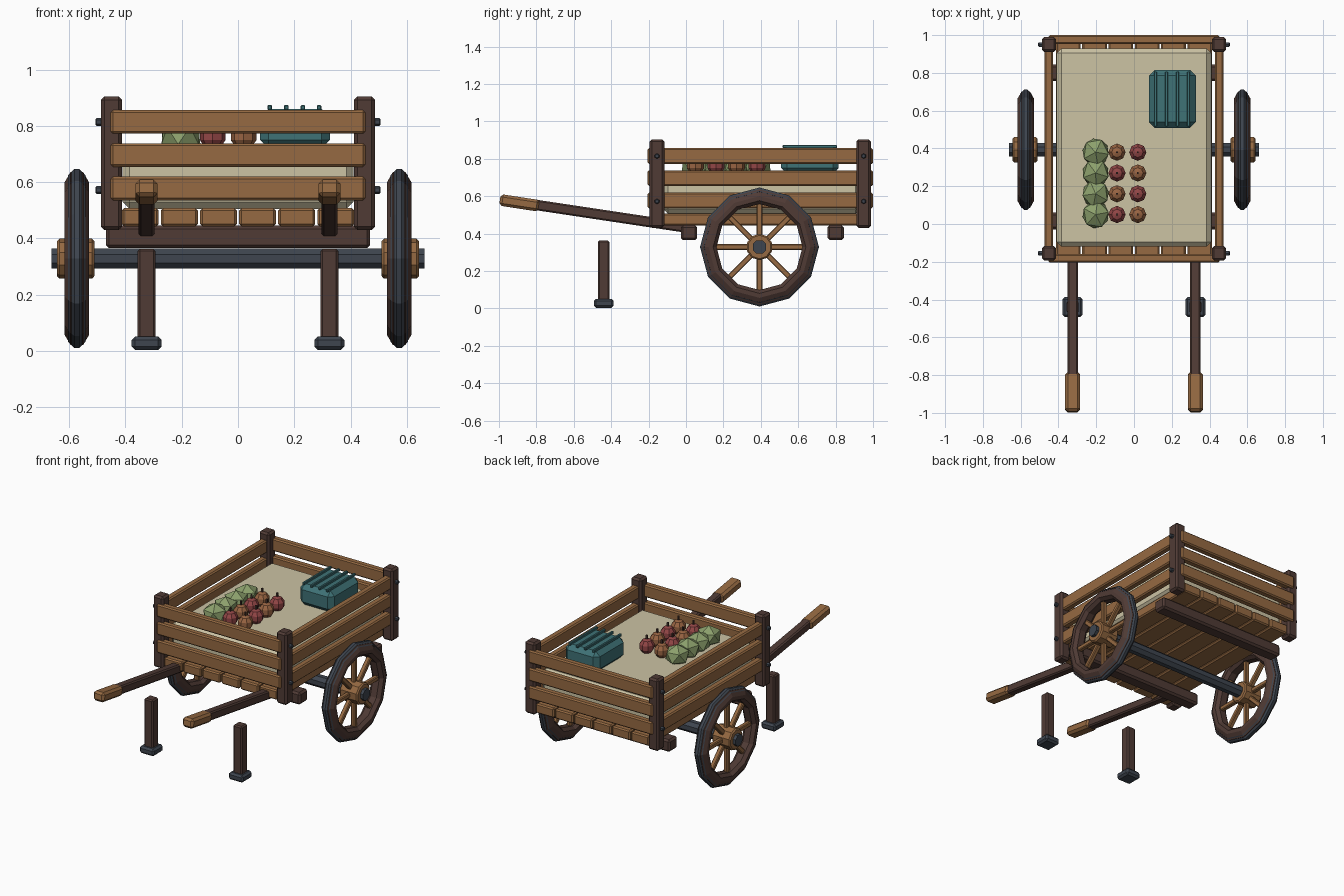
import bpy, bmesh, math, random
from mathutils import Vector, Matrix

if "Cube" in bpy.data.objects:
    bpy.data.objects.remove(bpy.data.objects["Cube"])

random.seed(3)


def mat(name, r, g, b):
    m = bpy.data.materials.new(name)
    lin = [((c / 255 + 0.055) / 1.055) ** 2.4 for c in (r, g, b)]
    m.diffuse_color = (*lin, 1)
    m.use_nodes = True
    m.node_tree.nodes["Principled BSDF"].inputs["Base Color"].default_value = m.diffuse_color
    return m


WOOD = mat("warm wood", 150, 106, 66)
DARK = mat("dark wood", 80, 59, 53)
IRON = mat("iron", 62, 69, 79)
CLOTH = mat("cream cloth", 204, 195, 164)
TEAL = mat("teal paint", 62, 114, 118)
GREEN = mat("cabbage green", 140, 160, 108)
RED = mat("apple red", 146, 70, 70)
RUST = mat("russet", 152, 100, 66)


def finish(bm, name, material):
    bmesh.ops.recalc_face_normals(bm, faces=bm.faces[:])
    me = bpy.data.meshes.new(name)
    bm.to_mesh(me)
    bm.free()
    me.materials.append(material)
    ob = bpy.data.objects.new(name, me)
    bpy.context.collection.objects.link(ob)
    return ob


def box(name, center, size, material, bevel=0.01, rot=None):
    bm = bmesh.new()
    bmesh.ops.create_cube(bm, size=1)
    bmesh.ops.scale(bm, vec=size, verts=bm.verts)
    if bevel:
        bmesh.ops.bevel(bm, geom=bm.edges[:], offset=bevel, segments=1, affect='EDGES')
    m = Matrix.Translation(center) @ (rot.to_4x4() if rot else Matrix())
    bmesh.ops.transform(bm, matrix=m, verts=bm.verts)
    return finish(bm, name, material)


def beam(name, a, b, w, h, material, bevel=0.008):
    a, b = Vector(a), Vector(b)
    rot = (b - a).to_track_quat('Y', 'Z').to_matrix()
    return box(name, (a + b) / 2, (w, (b - a).length, h), material, bevel, rot)


def lathe_x(name, profile, center, steps, material):
    """Closed ring: profile of (radius, x) points turned about the x axis."""
    bm = bmesh.new()
    rings = []
    for i in range(steps):
        a = 2 * math.pi * i / steps
        rings.append([bm.verts.new((center[0] + x, center[1] + r * math.cos(a),
                                    center[2] + r * math.sin(a))) for r, x in profile])
    n = len(profile)
    for i in range(steps):
        p, q = rings[i], rings[(i + 1) % steps]
        for j in range(n):
            k = (j + 1) % n
            bm.faces.new((p[j], p[k], q[k], q[j]))
    return finish(bm, name, material)


def rod_x(name, center, length, radius, material, sides=8, bevel=0.0):
    bm = bmesh.new()
    bmesh.ops.create_cone(bm, cap_ends=True, segments=sides, radius1=radius, radius2=radius, depth=length)
    if bevel:
        caps = [e for e in bm.edges if abs(e.verts[0].co.z - e.verts[1].co.z) < 1e-5]
        bmesh.ops.bevel(bm, geom=caps, offset=bevel, segments=1, affect='EDGES')
    m = Matrix.Translation(center) @ Matrix.Rotation(math.pi / 2, 4, 'Y') @ Matrix.Rotation(math.pi / sides, 4, 'Z')
    bmesh.ops.transform(bm, matrix=m, verts=bm.verts)
    return finish(bm, name, material)


FRONT, BACK, MID = -0.155, 0.95, 0.3975
SLAT_Z = (0.577, 0.696, 0.814)

# floor planks
for i in range(6):
    box("floor_plank", ((i - 2.5) * 0.139, MID, 0.475), (0.131, 1.16, 0.064), WOOD, 0.008)

# cross beams under the floor
for y in (0.016, 0.80):
    box("cross_beam", (0, y, 0.405), (0.94, 0.088, 0.08), DARK, 0.012)

# corner posts and bolts
for sx in (-1, 1):
    for y in (FRONT, BACK):
        box("corner_post", (sx * 0.45, y, 0.667), (0.075, 0.078, 0.474), DARK, 0.012)
        for z in (0.814, 0.572):
            rod_x("post_bolt", (sx * 0.493, y, z), 0.028, 0.014, IRON, 6, 0.004)

# slatted walls
for z in SLAT_Z:
    for y in (-0.182, 0.977):
        box("end_slat", (0, y, z), (0.905, 0.046, 0.084), WOOD, 0.008)
    for sx in (-1, 1):
        box("side_slat", (sx * 0.452, MID, z), (0.046, 1.13, 0.084), WOOD, 0.008)

# cloth-covered load bed
box("cloth_bed", (0, 0.405, 0.612), (0.82, 1.05, 0.216), CLOTH, 0.025)

# handles, grips and standing legs
for sx in (-1, 1):
    x = sx * 0.325
    beam("handle_shaft", (x, 0.03, 0.428), (x, -0.85, 0.56), 0.056, 0.056, DARK)
    beam("handle_grip", (x, -0.785, 0.548), (x, -0.995, 0.58), 0.078, 0.062, WOOD, 0.014)
    box("standing_leg", (x, -0.44, 0.20), (0.064, 0.062, 0.325), DARK, 0.008)
    box("leg_foot", (x, -0.44, 0.027), (0.106, 0.106, 0.048), IRON, 0.012)

# axle and wheels
rod_x("axle", (0, 0.393, 0.328), 1.326, 0.039, IRON, 8)
for sx in (-1, 1):
    c = Vector((sx * 0.573, 0.393, 0.328))
    rim = [(0.308, -0.022), (0.308, 0.022), (0.272, 0.043), (0.248, 0.043),
           (0.23, 0.022), (0.23, -0.022), (0.248, -0.043), (0.272, -0.043)]
    lathe_x("wheel_rim", rim, c, 12, DARK)
    tyre = [(0.318, -0.009), (0.318, 0.009), (0.296, 0.031), (0.29, 0), (0.296, -0.031)]
    lathe_x("wheel_tyre", tyre, c, 12, IRON)
    rod_x("wheel_hub", c + Vector((sx * 0.004, 0, 0)), 0.132, 0.071, WOOD, 10, 0.008)
    for i in range(8):
        a = i * math.pi / 4
        d = Vector((0, math.cos(a), math.sin(a)))
        beam("wheel_spoke", c + d * 0.05, c + d * 0.245, 0.03, 0.03, WOOD, 0.005)

# teal crate with ribs on the lid
box("crate", (0.203, 0.662, 0.79), (0.248, 0.306, 0.14), TEAL, 0.03)
for x in (0.113, 0.172, 0.231, 0.288):
    box("crate_rib", (x, 0.662, 0.865), (0.016, 0.29, 0.018), TEAL, 0.003)

# produce: a row of cabbages and two rows of fruit
for i, y in enumerate((0.05, 0.16, 0.27, 0.38)):
    bm = bmesh.new()
    bmesh.ops.create_icosphere(bm, subdivisions=1, radius=0.085)
    m = (Matrix.Translation((-0.203, y, 0.765)) @ Matrix.Diagonal((0.92, 0.96, 0.8, 1))
         @ Matrix.Rotation(random.uniform(0, 6), 4, 'Z'))
    bmesh.ops.transform(bm, matrix=m, verts=bm.verts)
    finish(bm, "cabbage", GREEN)
    for j, x in enumerate((-0.09, 0.02)):
        bm = bmesh.new()
        bmesh.ops.create_uvsphere(bm, u_segments=8, v_segments=5, radius=0.048)
        bmesh.ops.translate(bm, vec=(x, y, 0.764), verts=bm.verts)
        finish(bm, "fruit", RUST if (i + j) % 2 else RED)
        box("fruit_stem", (x, y, 0.82), (0.01, 0.01, 0.03), DARK, 0)
